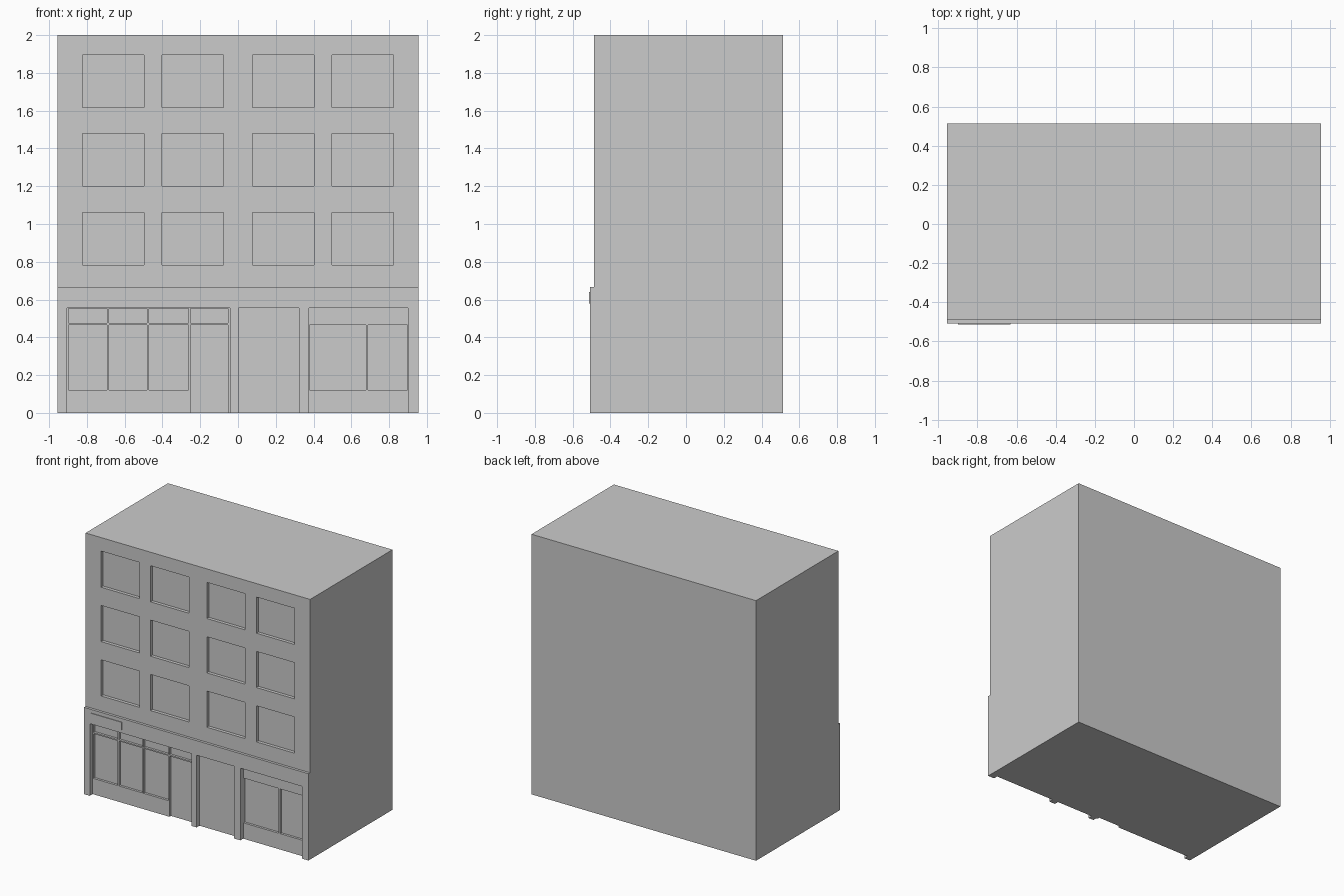
import bpy, bmesh

if "Cube" in bpy.data.objects:
    bpy.data.objects.remove(bpy.data.objects["Cube"])

W = 0.955                 # half width
BACK, UPPER, SHOP = 0.513, -0.488, -0.508   # y of back, upper front, shop front
LEDGE, TOP = 0.667, 2.0


def finish(name, bm):
    bmesh.ops.recalc_face_normals(bm, faces=bm.faces)
    me = bpy.data.meshes.new(name)
    bm.to_mesh(me)
    bm.free()
    ob = bpy.data.objects.new(name, me)
    bpy.context.collection.objects.link(ob)
    return ob


def add_box(bm, x0, x1, y0, y1, z0, z1):
    vs = bmesh.ops.create_cube(bm, size=1)["verts"]
    for v in vs:
        v.co.x = x1 if v.co.x > 0 else x0
        v.co.y = y1 if v.co.y > 0 else y0
        v.co.z = z1 if v.co.z > 0 else z0


def carve(target, name, boxes):
    """Cut boxes (x0, x1, z0, z1, depth_y) into the front of the target."""
    bm = bmesh.new()
    for x0, x1, z0, z1, y in boxes:
        add_box(bm, x0, x1, -0.7, y, z0, z1)
    cutter = finish(name, bm)
    cutter.hide_render = True
    mod = target.modifiers.new(name, 'BOOLEAN')
    mod.operation = 'DIFFERENCE'
    mod.solver = 'EXACT'
    mod.object = cutter
    bpy.context.view_layer.objects.active = target
    bpy.ops.object.modifier_apply(modifier=mod.name)
    bpy.data.objects.remove(cutter)


# Building block: stepped side profile extruded across the width
bm = bmesh.new()
profile = [(SHOP, 0), (BACK, 0), (BACK, TOP), (UPPER, TOP), (UPPER, LEDGE), (SHOP, LEDGE)]
face = bm.faces.new([bm.verts.new((-W, y, z)) for y, z in profile])
ext = bmesh.ops.extrude_face_region(bm, geom=[face])["geom"]
bmesh.ops.translate(bm, vec=(2 * W, 0, 0),
                    verts=[g for g in ext if isinstance(g, bmesh.types.BMVert)])
building = finish("building", bm)

# Upper windows: three floors, mirrored left and right
openings = []
for floor in range(3):
    z = 0.782 + 0.418 * floor
    for a, b in ((0.076, 0.402), (0.498, 0.823)):
        for x0, x1 in ((a, b), (-b, -a)):
            openings.append((x0, x1, z, z + 0.278, UPPER + 0.025))

# Shop openings: left shopfront, centre door, right shopfront
frame_y = SHOP + 0.035
for x0, x1 in ((-0.905, -0.042), (0.003, 0.323), (0.376, 0.90)):
    openings.append((x0, x1, -0.1, 0.555, frame_y))
carve(building, "opening_cutter", openings)

# Glass panes and side door set back inside the shop frames
pane_y = frame_y + 0.018
columns = [(-0.898, -0.693), (-0.683, -0.481), (-0.471, -0.261), (-0.252, -0.053)]
panes = [(a, b, 0.476, 0.552, pane_y) for a, b in columns]
panes += [(a, b, 0.122, 0.466, pane_y) for a, b in columns[:3]]
panes.append((*columns[3], -0.1, 0.466, pane_y))
panes += [(a, b, 0.122, 0.466, pane_y) for a, b in ((0.379, 0.677), (0.688, 0.897))]
carve(building, "pane_cutter", panes)

# Plain raised sign plate on the fascia
bm = bmesh.new()
add_box(bm, -0.90, -0.63, SHOP - 0.005, SHOP + 0.003, 0.58, 0.64)
finish("sign_plate", bm)
